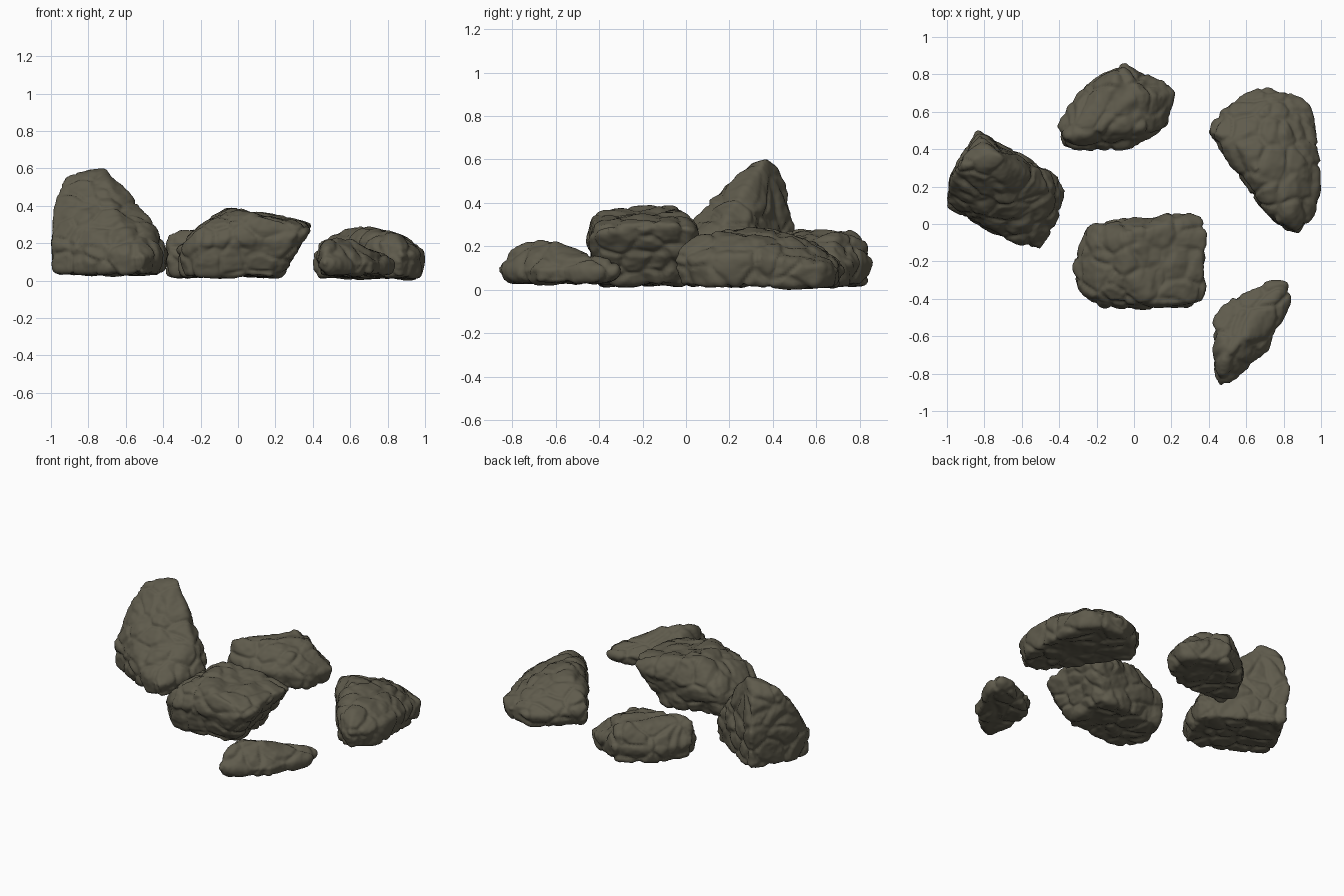
import bpy
import bmesh
from mathutils import Vector, noise

default = bpy.data.objects.get("Cube")
if default:
    bpy.data.objects.remove(default, do_unlink=True)

# One dark olive stone colour
stone = bpy.data.materials.new("dark_olive_stone")
stone.use_nodes = True
stone.diffuse_color = (0.115, 0.105, 0.073, 1)
shader = stone.node_tree.nodes["Principled BSDF"]
shader.inputs["Base Color"].default_value = stone.diffuse_color
shader.inputs["Roughness"].default_value = 0.9


def bounds(points):
    low = Vector([min(p[axis] for p in points) for axis in range(3)])
    high = Vector([max(p[axis] for p in points) for axis in range(3)])
    return low, high


def weathering(point):
    """Broad lumps, chipped ledges and fine grain."""
    broad = noise.noise(point * 5) * 0.018
    distances, _ = noise.voronoi(point * 7 + noise.noise_vector(point * 4) * 0.5)
    chips = min(distances[1] - distances[0], 0.25) * 0.06
    grain = noise.fractal(point * 16, 1.0, 2.0, 3) * 0.006
    return broad + chips + grain


def rock(name, ring, crown, floor=1, foot=0.86, lean=(0, 0)):
    """Hull of a girth ring, a crown and a narrower foot, in hundredths."""
    ring = [Vector(p) / 100 for p in ring]
    crown = [Vector(p) / 100 for p in crown]
    middle = sum(ring, Vector()) / len(ring)
    shift = Vector((*lean, 0)) / 100
    base = []
    for p in ring:
        q = middle + (p - middle) * foot + shift
        q.z = floor / 100
        base.append(q)
    points = ring + crown + base

    # Blocky core
    bm = bmesh.new()
    for p in points:
        bm.verts.new(p)
    hull = bmesh.ops.convex_hull(bm, input=bm.verts)
    spare = {v for v in hull["geom_interior"] + hull["geom_unused"]
             if isinstance(v, bmesh.types.BMVert)}
    bmesh.ops.delete(bm, geom=list(spare), context="VERTS")
    bmesh.ops.recalc_face_normals(bm, faces=bm.faces)
    mesh = bpy.data.meshes.new(name)
    bm.to_mesh(mesh)
    bm.free()
    obj = bpy.data.objects.new(name, mesh)
    bpy.context.collection.objects.link(obj)

    # Even surface with worn corners
    remesh = obj.modifiers.new("even_surface", "REMESH")
    remesh.mode = "VOXEL"
    remesh.voxel_size = 0.012
    worn = obj.modifiers.new("worn_edges", "SMOOTH")
    worn.iterations = 4
    bpy.context.view_layer.update()
    graph = bpy.context.evaluated_depsgraph_get()
    fine = bpy.data.meshes.new_from_object(obj.evaluated_get(graph))
    obj.modifiers.clear()
    obj.data = fine
    bpy.data.meshes.remove(mesh)
    fine.name = name

    # Weathered relief, then fitted back to the intended size
    moved = [v.co + v.normal * weathering(v.co) for v in fine.vertices]
    low, high = bounds(moved)
    want_low, want_high = bounds(points)
    for v, co in zip(fine.vertices, moved):
        for axis in range(3):
            t = (co[axis] - low[axis]) / (high[axis] - low[axis])
            v.co[axis] = want_low[axis] + t * (want_high[axis] - want_low[axis])
    fine.materials.clear()
    fine.materials.append(stone)
    for face in fine.polygons:
        face.use_smooth = True
    fine.update()
    return obj


rock("tall_rock",
     ring=[(-83, 50, 26), (-40, 25, 14), (-37, 18, 12), (-45, -5, 12),
           (-50, -13, 10), (-60, -11, 12), (-100, 10, 19), (-97, 22, 24)],
     crown=[(-71, 37, 60), (-85, 33, 57), (-92, 31, 52), (-95, 27, 45),
            (-81, 46, 51), (-63, 35, 46), (-84, 6, 28), (-48, 18, 31),
            (-68, 14, 42)],
     floor=2, foot=0.92)

rock("middle_rock",
     ring=[(-25, 0, 20), (-33, -24, 15), (-30, -36, 15), (-20, -45, 20),
           (10, -46, 22), (30, -45, 24), (36, -40, 27), (39, -5, 31),
           (36, 4, 28), (27, 6, 25)],
     crown=[(-5, -5, 39), (-5, -28, 39), (-22, -10, 31), (-22, -40, 29),
            (10, -43, 35), (25, -44, 32), (37, -12, 32), (12, -2, 37)],
     foot=0.76, lean=(-8, 0))

rock("back_rock",
     ring=[(-41, 52, 11), (-25, 75, 11), (-5, 86, 12), (5, 81, 12),
           (18, 75, 10), (22, 70, 10), (18, 52, 10), (0, 40, 11),
           (-20, 39, 11), (-38, 41, 12)],
     crown=[(-36, 46, 24), (-8, 60, 28), (5, 70, 26), (-10, 77, 25),
            (-20, 50, 27), (5, 50, 23), (14, 68, 20), (-6, 83, 20)],
     foot=0.9)

rock("right_rock",
     ring=[(40, 50, 10), (53, 65, 10), (68, 73, 8), (87, 71, 8),
           (95, 62, 10), (98, 40, 13), (100, 15, 14), (95, 2, 12),
           (88, -5, 13), (76, 0, 12), (55, 35, 12)],
     crown=[(43, 48, 20), (56, 45, 27), (66, 30, 29), (75, 28, 28),
            (85, 5, 24), (87, -2, 20), (78, 2, 21), (82, 50, 24),
            (70, 62, 20), (92, 30, 23)],
     floor=0, foot=0.92)

rock("front_rock",
     ring=[(45, -86, 8), (42, -70, 10), (42, -50, 12), (48, -42, 10),
           (72, -30, 8), (82, -30, 8), (84, -40, 8), (76, -52, 8),
           (72, -68, 8), (62, -74, 8)],
     crown=[(46, -80, 17), (46, -70, 21), (50, -68, 23), (60, -60, 21),
            (66, -45, 16), (78, -36, 12), (70, -58, 16)],
     floor=2, foot=0.88)
